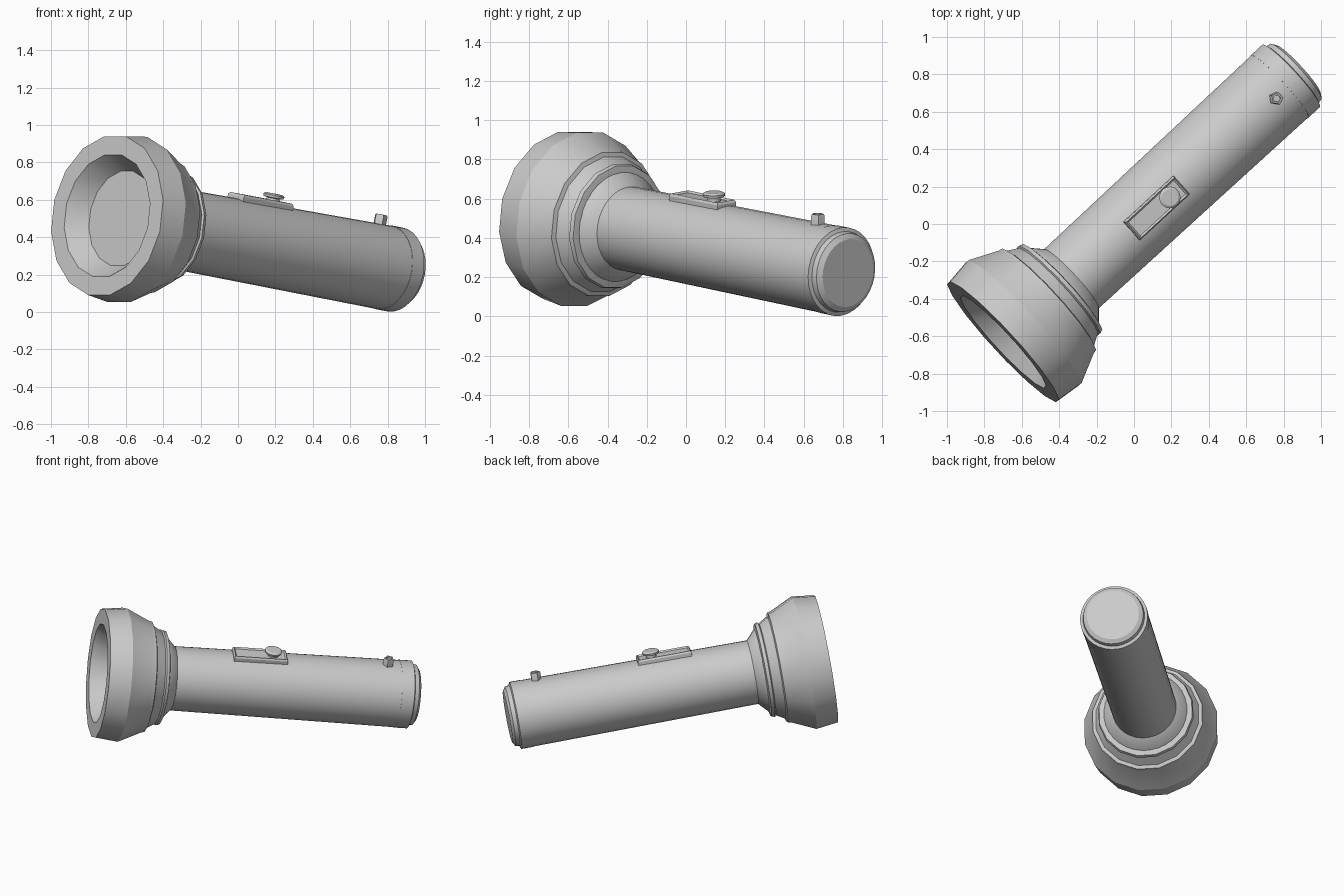
import bpy, bmesh, math
from mathutils import Matrix, Vector

cube = bpy.data.objects.get("Cube")
if cube:
    bpy.data.objects.remove(cube, do_unlink=True)

grey = bpy.data.materials.new("plain grey")
grey.use_nodes = True
grey.diffuse_color = (0.6, 0.6, 0.6, 1)
grey.node_tree.nodes["Principled BSDF"].inputs["Base Color"].default_value = grey.diffuse_color

# Torch frame: local z runs from the front rim to the tail, local y points up
axis = Vector((0.728, 0.672, -0.136)).normalized()
side = Vector((0, 0, 1)).cross(axis).normalized()
up = axis.cross(side)
FRAME = Matrix((side, up, axis)).transposed().to_4x4()
FRAME.translation = (-0.70, -0.63, 0.515)
ROLLED = FRAME @ Matrix.Rotation(math.radians(8), 4, "Z")


def finish(name, bm, matrix):
    bmesh.ops.recalc_face_normals(bm, faces=bm.faces[:])
    mesh = bpy.data.meshes.new(name)
    bm.to_mesh(mesh)
    bm.free()
    mesh.materials.append(grey)
    obj = bpy.data.objects.new(name, mesh)
    bpy.context.collection.objects.link(obj)
    obj.matrix_world = matrix
    bpy.ops.object.select_all(action="DESELECT")
    obj.select_set(True)
    bpy.context.view_layer.objects.active = obj
    bpy.ops.object.shade_smooth_by_angle(angle=math.radians(30))
    return obj


def lathe(name, profile, sides, matrix, turn=0.5):
    """Turn (distance, radius) pairs about local z and close both ends."""
    bm = bmesh.new()
    rings = []
    for z, r in profile:
        angles = [math.tau * (i + turn) / sides for i in range(sides)]
        rings.append([bm.verts.new((r * math.sin(a), r * math.cos(a), z)) for a in angles])
    for a, b in zip(rings, rings[1:]):
        for i in range(sides):
            j = (i + 1) % sides
            bm.faces.new((a[i], a[j], b[j], b[i]))
    bm.faces.new(rings[0])
    bm.faces.new(rings[-1])
    return finish(name, bm, matrix)


def outward(distance):
    """Frame standing on the grip, with local z pointing away from the axis."""
    return ROLLED @ Matrix.Translation((0, 0, distance)) @ Matrix.Rotation(-math.pi / 2, 4, "X")


# Faceted head: recessed lens, reflector, rim, rear cone and stepped collars
lathe("head", [(0.11, 0.26), (0, 0.335), (0, 0.437), (0.15, 0.455), (0.305, 0.382),
               (0.33, 0.376), (0.337, 0.352), (0.40, 0.315), (0.408, 0.325),
               (0.43, 0.318), (0.438, 0.28)], 16, FRAME)

# Grip with flared neck
lathe("grip", [(0.40, 0.295), (0.44, 0.28), (0.50, 0.216), (2.03, 0.226)], 32, FRAME)

# Tail cap with stepped end
lathe("tail_cap", [(2.03, 0.228), (2.115, 0.228), (2.122, 0.208), (2.15, 0.202),
                   (2.167, 0.175)], 32, FRAME)

# Switch plate: chamfered block with a sunken panel
bm = bmesh.new()
bmesh.ops.create_cube(bm, size=1)
bmesh.ops.scale(bm, vec=(0.13, 0.365, 0.08), verts=bm.verts[:])
bmesh.ops.translate(bm, vec=(0, 0, 0.205), verts=bm.verts[:])
top = max(bm.faces, key=lambda f: f.calc_center_median().z)
bmesh.ops.inset_individual(bm, faces=[top], thickness=0.01)
for v in bm.verts:
    if v not in top.verts and v.co.z > 0.2:
        v.co.z -= 0.012
bmesh.ops.inset_individual(bm, faces=[top], thickness=0.013)
bmesh.ops.translate(bm, vec=(0, 0, -0.01), verts=top.verts[:])
finish("switch_plate", bm, outward(1.068))

# Mushroom-shaped switch button
lathe("switch_button", [(0.22, 0.035), (0.255, 0.035), (0.258, 0.055), (0.272, 0.058),
                        (0.28, 0.045)], 20, outward(1.153))

# Five-sided peg with a small hollow on top
lathe("tail_peg", [(0.2, 0.036), (0.268, 0.036), (0.276, 0.032), (0.276, 0.022),
                   (0.266, 0.02)], 5, outward(1.94), turn=0)
